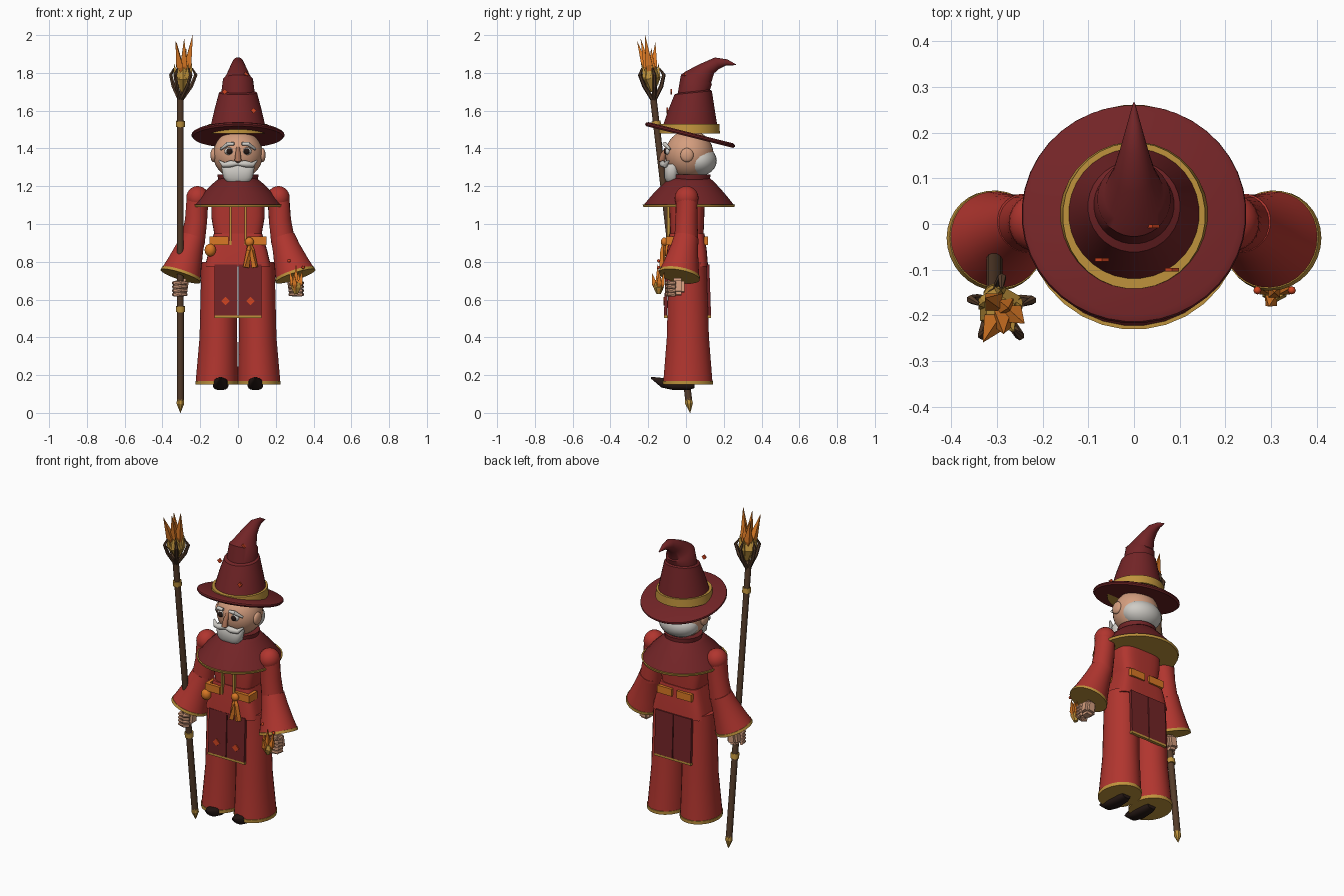
import bpy, bmesh, math
from mathutils import Vector, Matrix, Euler

cube = bpy.data.objects.get("Cube")
if cube:
    bpy.data.objects.remove(cube, do_unlink=True)


def material(name, r, g, b):
    m = bpy.data.materials.new(name)
    m.use_nodes = True
    m.diffuse_color = (r, g, b, 1)
    m.node_tree.nodes["Principled BSDF"].inputs["Base Color"].default_value = (r, g, b, 1)
    return m


RED = material("robe red", .44, .036, .028)
DARK = material("dark red", .17, .018, .02)
GOLD = material("gold", .52, .29, .045)
ORANGE = material("orange", .7, .19, .018)
EMBER = material("ember red", .65, .06, .015)
SKIN = material("skin", .66, .34, .21)
NOSE = material("ruddy skin", .4, .17, .095)
WHITE = material("white hair", .62, .6, .56)
WOOD = material("wood brown", .09, .045, .023)
BLACK = material("dark leather", .018, .009, .007)
UP = Vector((0, 0, 1))


def finish(bm, name, mat, angle=40):
    bmesh.ops.recalc_face_normals(bm, faces=bm.faces)
    me = bpy.data.meshes.new(name)
    bm.to_mesh(me)
    bm.free()
    me.materials.append(mat)
    if angle:
        me.shade_smooth()
        me.set_sharp_from_angle(angle=math.radians(angle))
    ob = bpy.data.objects.new(name, me)
    bpy.context.collection.objects.link(ob)
    return ob


def loft(name, mat, rings, n=32, square=1.0, angle=40):
    """Skin rings of (centre, rx, ry, axis); square < 1 makes them boxier."""
    bm, loops = bmesh.new(), []
    for ring in rings:
        c, rx, ry = ring[:3]
        q = UP.rotation_difference(Vector(ring[3] if len(ring) > 3 else UP).normalized())
        loop = []
        for i in range(n):
            a = math.tau * (i + .5) / n
            u, v = math.cos(a), math.sin(a)
            u, v = (math.copysign(abs(t) ** square, t) for t in (u, v))
            loop.append(bm.verts.new(Vector(c) + q @ Vector((u * rx, v * ry, 0))))
        loops.append(loop)
    for a, b in zip(loops, loops[1:]):
        for i in range(n):
            j = (i + 1) % n
            bm.faces.new((a[i], a[j], b[j], b[i]))
    bm.faces.new(loops[0])
    bm.faces.new(loops[-1])
    return finish(bm, name, mat, angle)


def tube(name, mat, pts, radii, n=12, angle=40):
    pts = [Vector(p) for p in pts]
    last = len(pts) - 1
    return loft(name, mat, [(p, r, r, pts[min(i + 1, last)] - pts[max(i - 1, 0)])
                            for i, (p, r) in enumerate(zip(pts, radii))], n, 1, angle)


def ball(name, mat, c, size, n=24):
    bm = bmesh.new()
    bmesh.ops.create_uvsphere(bm, u_segments=n, v_segments=n // 2, radius=1,
                              matrix=Matrix.Translation(c) @ Matrix.Diagonal((*size, 1)))
    return finish(bm, name, mat, 60)


def box(name, mat, c, size, rot=(0, 0, 0), bevel=0):
    bm = bmesh.new()
    turn = Euler([math.radians(r) for r in rot]).to_matrix().to_4x4()
    bmesh.ops.create_cube(bm, size=1, matrix=Matrix.Translation(c) @ turn @ Matrix.Diagonal((*size, 1)))
    if bevel:
        bmesh.ops.bevel(bm, geom=bm.edges[:], offset=bevel, segments=2, affect='EDGES')
    return finish(bm, name, mat, 40 if bevel else 0)


def crystal(name, mat, base, tip, r):
    b, t = Vector(base), Vector(tip)
    return tube(name, mat, [b, b.lerp(t, .35), t], [r * .4, r, .001], 4, 0)


# Hat: tilted brim, gold band, folded cone with a bent tip
tilt = Vector((0, .25, 1)).normalized()
mid = Vector((0, .022, 1.472))
loft("hat_brim", DARK, [(mid + tilt * h, r, r, tilt) for h, r in
                        ((-.012, .238), (-.003, .246), (.005, .244), (.012, .23))], 40)
loft("hat_band", GOLD, [((0, .018, 1.48), .162, .162), ((0, .018, 1.53), .156, .16)])
loft("hat_cone", DARK, [
    ((0, .02, 1.5), .15, .15), ((0, .03, 1.61), .124, .122),
    ((0, .038, 1.695), .101, .1, (0, -.1, 1)), ((0, .042, 1.702), .088, .086, (0, -.1, 1)),
    ((0, .055, 1.765), .08, .086, (0, .3, 1)), ((0, .066, 1.778), .066, .074, (0, .45, 1)),
    ((0, .11, 1.822), .046, .046, (0, .6, 1)), ((0, .165, 1.852), .03, .032, (0, 1, .4)),
    ((0, .215, 1.855), .016, .017, (0, 1, -.2)), ((0, .265, 1.843), .002, .002, (0, 1, -.3))])
for x, y, z in ((.04, -.005, 1.79), (-.07, -.078, 1.7), (.083, -.1, 1.6)):
    box("hat_ember", EMBER, (x, y, z), (.022, .008, .022), (0, 45, 0))

# Head and face
ball("head", SKIN, (0, .018, 1.368), (.132, .128, .13), 32)
ball("back_hair", WHITE, (0, .065, 1.335), (.123, .098, .082))
loft("beard", WHITE, [((0, -.075, 1.225), .06, .03), ((0, -.078, 1.245), .078, .038),
                      ((0, -.075, 1.3), .088, .04), ((0, -.07, 1.318), .08, .035)], 24, .7)
tube("nose", NOSE, [(0, -.1, 1.405), (0, -.122, 1.365), (0, -.128, 1.335), (0, -.115, 1.325)],
     [.009, .015, .019, .01])
for s in (1, -1):
    ball("ear", SKIN, (s * .13, .005, 1.365), (.016, .035, .037))
    ball("eye_white", WHITE, (s * .047, -.095, 1.385), (.025, .017, .02), 16)
    ball("pupil", BLACK, (s * .046, -.108, 1.385), (.016, .009, .016), 16)
    tube("eyebrow", WHITE, [(s * .02, -.115, 1.425), (s * .055, -.113, 1.424), (s * .092, -.085, 1.395)],
         [.008, .012, .006])
    tube("moustache", WHITE, [(0, -.118, 1.322), (s * .04, -.123, 1.318), (s * .075, -.11, 1.312),
                              (s * .1, -.09, 1.335)], [.012, .018, .015, .004])

# Cape and collar
loft("collar", DARK, [((0, .025, 1.2), .1, .1), ((0, .025, 1.262), .11, .105)])
loft("cape", DARK, [((0, .015, 1.1), .236, .241), ((0, .016, 1.165), .185, .187),
                    ((0, .02, 1.225), .122, .128), ((0, .02, 1.24), .1, .11)])
loft("cape_trim", GOLD, [((0, .015, 1.09), .235, .242), ((0, .015, 1.104), .24, .246)])

# Coat body with belt, straps, pouch and sash
loft("torso", RED, [((0, .005, .94), .125, .088), ((0, .005, 1.04), .142, .092),
                    ((0, .005, 1.15), .14, .095)], 32, .55)
loft("coat_skirt", RED, [((0, .005, .775), .175, .112), ((0, .005, .86), .155, .105),
                         ((0, .005, .95), .128, .093)], 32, .4)
for s in (1, -1):
    box("belt_front", ORANGE, (s * .1, -.097, .91), (.1, .02, .045))
    box("belt_back", ORANGE, (s * .067, .106, .91), (.1, .02, .045))
    box("belt_side", ORANGE, (s * .142, -.065, .91), (.02, .075, .045))
    box("strap", GOLD, (s * .04, -.093, .995), (.011, .016, .21))
    tube("sash_tail", ORANGE, [(.06, -.115, .9), (.066 + s * .008, -.122, .86), (.066 + s * .023, -.125, .77)],
         [.01, .014, .018], 4, 0)
ball("sash_knot", ORANGE, (.06, -.115, .905), (.024, .018, .024), 16)
ball("pouch", ORANGE, (-.147, -.1, .862), (.03, .028, .034), 16)

# Split skirt panels front and back
for side, name in ((-1, "front"), (1, "back")):
    for s in (1, -1):
        y = .008 + side * .112
        box(name + "_panel", DARK, (s * .063, y, .65), (.121, .016, .27), (side * 2, 0, 0))
        box(name + "_panel_trim", GOLD, (s * .063, y + side * .004, .51), (.125, .018, .013))
        if side < 0:
            box("panel_gem", EMBER, (s * .066, y - .011, .592), (.032, .009, .032), (0, 45, 0))

# Robe legs, boots, arms and hands
for s in (1, -1):
    loft("robe_leg", RED, [((s * .112, .01, .16), .113, .131), ((s * .104, .01, .4), .1, .112),
                           ((s * .099, .008, .8), .095, .1)])
    loft("robe_hem", GOLD, [((s * .112, .01, .15), .114, .134), ((s * .112, .01, .17), .115, .135)])
    back = (0, -1, 0)
    loft("boot", BLACK, [((s * .092, .045, .155), .028, .024, back), ((s * .092, .02, .152), .036, .03, back),
                         ((s * .092, -.07, .152), .042, .031, back), ((s * .092, -.13, .16), .034, .026, back),
                         ((s * .092, -.185, .186), .005, .005, back)], 16, .7)
    ball("shoulder", RED, (s * .214, .003, 1.138), (.06, .063, .063))
    tube("upper_arm", RED, [(s * .214, .003, 1.14), (s * .222, .003, 1.02), (s * .24, 0, .9)],
         [.058, .059, .064], 24)
    elbow, cuff = Vector((s * .237, .002, .93)), Vector((s * .301, -.035, .733))
    aim = (cuff - elbow).normalized()
    loft("sleeve", RED, [(elbow.lerp(cuff, t), r, r, aim) for t, r in
                         ((0, .065), (.3, .074), (.7, .092), (1, .108))])
    loft("sleeve_trim", GOLD, [(cuff + aim * h, r, r, aim) for h, r in ((-.006, .109), (.01, .111))])
    box("hand", SKIN, (s * .3, -.045, .668), (.07, .075, .09), (0, s * -8, 0), .016)
    for i in range(4):
        z = .687 - i * .02
        tube("finger", SKIN, [(s * .34, -.055, z), (s * .333, -.09, z), (s * .3, -.1, z), (s * .27, -.09, z)],
             [.01, .012, .012, .008], 8)

# Staff leaning forward toward its head
def staff(z, dx=0, dy=0):
    return (-.305 + dx, .022 - .117 * z + dy, z)


tube("staff_shaft", WOOD, [staff(.065), staff(.9), staff(1.67)], [.019, .018, .018], 12)
tube("staff_tip", GOLD, [staff(0), staff(.05), staff(.075)], [.001, .022, .019], 8, 0)
for z in (.55, 1.53):
    tube("staff_ring", GOLD, [staff(z - .015), staff(z + .015)], [.025, .025], 12)
tube("staff_cup", GOLD, [staff(1.7, .013), staff(1.77, .013), staff(1.83, .013)], [.012, .052, .035], 6, 0)
for i in range(5):
    a = math.tau * i / 5 + .3
    c, k = math.cos(a), math.sin(a)
    tube("staff_prong", WOOD, [staff(1.65), staff(1.73, .01 + c * .05, k * .05),
                               staff(1.79, .015 + c * .07, k * .07), staff(1.825, .014 + c * .05, k * .05)],
         [.012, .011, .01, .004], 6, 0)
    crystal("staff_claw", GOLD, staff(1.74, .012 + c * .03, k * .03),
            staff(1.85, .013 + c * .05, k * .05), .018)
for dx, dy, z in ((.065, -.005, 2), (-.02, .045, 1.96), (-.025, -.05, 1.965), (.03, .02, 1.93), (.02, -.03, 1.98)):
    crystal("staff_flame", ORANGE, staff(1.76, .013 + dx * .2, dy * .2), staff(z, dx, dy), .026)

# Flame held in the left hand, with sparks
loft("flame_cup", GOLD, [((.307, -.145, .63), .012, .012), ((.307, -.145, .665), .03, .028),
                         ((.307, -.145, .69), .022, .022)], 6, 1, 0)
for dx, dy, z in ((0, -.005, .785), (-.033, .005, .75), (.035, .005, .755), (-.012, -.035, .74), (.014, .03, .745)):
    crystal("hand_flame", ORANGE, (.307 + dx * .4, -.145 + dy * .4, .65), (.307 + dx, -.145 + dy, z), .018)
for x, z in ((.27, .805), (.345, .77)):
    ball("spark", EMBER, (x, -.145, z), (.009, .009, .009), 8)
